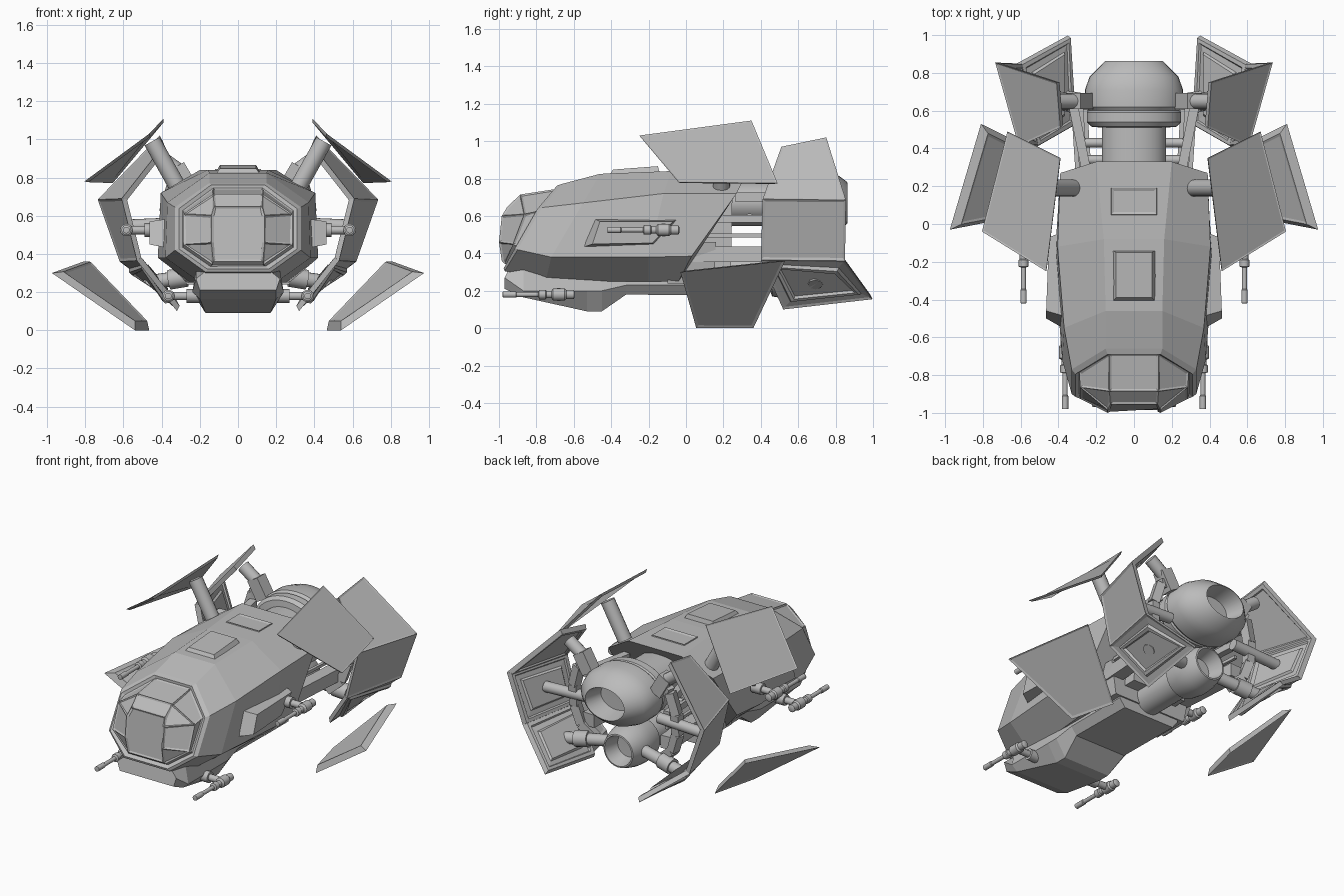
import bpy, bmesh, math
from mathutils import Vector, Matrix

if "Cube" in bpy.data.objects:
    bpy.data.objects.remove(bpy.data.objects["Cube"])

grey = bpy.data.materials.new("hull grey")
grey.diffuse_color = (0.5, 0.5, 0.5, 1)
grey.use_nodes = True
grey.node_tree.nodes["Principled BSDF"].inputs["Base Color"].default_value = grey.diffuse_color


def finish(bm, name, mirror=False, smooth=False):
    bmesh.ops.recalc_face_normals(bm, faces=bm.faces)
    me = bpy.data.meshes.new(name)
    bm.to_mesh(me)
    bm.free()
    me.materials.append(grey)
    ob = bpy.data.objects.new(name, me)
    bpy.context.collection.objects.link(ob)
    if mirror:
        ob.modifiers.new("mirror", 'MIRROR').use_mirror_merge = False
    if smooth:
        bpy.ops.object.select_all(action='DESELECT')
        ob.select_set(True)
        bpy.context.view_layer.objects.active = ob
        bpy.ops.object.shade_smooth_by_angle(angle=math.radians(32))
    return ob


def skin(bm, rings, cap0=True, cap1=True):
    vs = [[bm.verts.new(p) for p in r] for r in rings]
    n = len(vs[0])
    sides = []
    for a, b in zip(vs, vs[1:]):
        for i in range(n):
            j = (i + 1) % n
            sides.append(bm.faces.new((a[i], a[j], b[j], b[i])))
    caps = []
    if cap0:
        caps.append(bm.faces.new(vs[0][::-1]))
    if cap1:
        caps.append(bm.faces.new(vs[-1]))
    return sides, caps


def both(half):
    return list(half) + [(-x, y, z) for x, y, z in reversed(half)]


def loft(name, halves, **kw):
    bm = bmesh.new()
    skin(bm, [both(h) for h in halves], **kw)
    return finish(bm, name)


def lathe(name, prof, x, z, dy=0, sz=1.0, n=28, mirror=False):
    bm = bmesh.new()
    skin(bm, [[(x + r * math.cos(2 * math.pi * i / n), y + dy,
                z + sz * r * math.sin(2 * math.pi * i / n)) for i in range(n)] for y, r in prof])
    return finish(bm, name, mirror, True)


def tube(name, p, q, r, n=16, mirror=True):
    p, q = Vector(p), Vector(q)
    d = q - p
    bm = bmesh.new()
    m = Matrix.Translation((p + q) / 2) @ d.to_track_quat('Z', 'Y').to_matrix().to_4x4()
    if n == 4:
        m = m @ Matrix.Rotation(math.pi / 4, 4, 'Z')
    bmesh.ops.create_cone(bm, cap_ends=True, segments=n, radius1=r, radius2=r, depth=d.length, matrix=m)
    return finish(bm, name, mirror, n > 8)


def frustum(name, a, b, mirror=False, inset_b=0):
    bm = bmesh.new()
    _, caps = skin(bm, [a, b])
    bmesh.ops.recalc_face_normals(bm, faces=bm.faces)
    if inset_b:
        bmesh.ops.inset_region(bm, faces=[caps[1]], thickness=inset_b, depth=-0.006)
    return finish(bm, name, mirror)


def panel(name, corners, t=0.025, outer=(), inner=(), shrink=0.95):
    """Armour plate: outer quad, slightly smaller inner quad, stepped insets on each side."""
    c = [Vector(p) for p in corners]
    mid = sum(c, Vector()) / 4
    n = (c[2] - c[0]).cross(c[3] - c[1]).normalized()
    if n.dot(Vector((0, 0.3, 0.55)) - mid) < 0:
        n = -n
    bm = bmesh.new()
    _, caps = skin(bm, [c, [mid + (p - mid) * shrink + n * t for p in c]])
    bmesh.ops.recalc_face_normals(bm, faces=bm.faces)
    for f, steps in zip(caps, (outer, inner)):
        for thick, depth in steps:
            bmesh.ops.inset_region(bm, faces=[f], thickness=thick, depth=depth)
    return finish(bm, name, True)


# main hull: eight-sided sections, tilted nose opening
ring = [(.15, -.66, .772), (.33, -.77, .645), (.33, -.9, .42), (.17, -.97, .305)]
loft("hull", [
    ring,
    [(.15, -.46, .825), (.37, -.55, .67), (.38, -.72, .38), (.2, -.75, .252)],
    [(.16, -.08, .84), (.405, -.12, .72), (.42, -.2, .38), (.25, -.2, .25)],
    [(.2, .33, .84), (.39, .27, .72), (.4, .03, .385), (.27, -.04, .25)]])

# nose frame and faceted canopy with sunken window panes
rim = [(.14, -.69, .762), (.31, -.795, .637), (.31, -.915, .427), (.16, -.975, .32)]
sill = [(.13, -.69, .745), (.29, -.785, .627), (.29, -.9, .435), (.145, -.95, .335)]
loft("canopy_frame", [ring, rim, sill], cap0=False, cap1=False)
bm = bmesh.new()
sides, caps = skin(bm, [both(h) for h in [
    sill,
    [(.13, -.885, .715), (.285, -.865, .61), (.285, -.925, .45), (.135, -.97, .345)],
    [(.125, -.955, .65), (.14, -.985, .6), (.14, -1, .46), (.13, -.985, .36)]]], cap0=False)
bmesh.ops.recalc_face_normals(bm, faces=bm.faces)
panes = [f for f in sides if f.calc_area() > .006] + caps
bmesh.ops.inset_individual(bm, faces=panes, thickness=.014, depth=-.006)
finish(bm, "canopy")

# chin pod and keel
loft("chin_pod", [
    [(.17, -.95, .31), (.22, -.97, .27), (.2, -.97, .21)],
    [(.22, -.87, .31), (.24, -.87, .2), (.2, -.87, .165)],
    [(.22, -.53, .31), (.24, -.53, .2), (.17, -.53, .09)],
    [(.22, -.45, .31), (.24, -.45, .2), (.17, -.45, .09)],
    [(.22, -.32, .31), (.23, -.32, .23), (.19, -.32, .18)],
    [(.22, .14, .31), (.23, .14, .23), (.19, .14, .175)]])


def rect(hx, y0, y1, z0, z1=None):
    z1 = z0 if z1 is None else z1
    return [(-hx, y0, z0), (hx, y0, z0), (hx, y1, z1), (-hx, y1, z1)]


frustum("rear_block", rect(.27, -.1, .15, .24), rect(.31, -.1, .16, .46))
frustum("rear_bulkhead", rect(.2, .0, .24, .32), rect(.2, .0, .25, .8))
frustum("roof_hatch", rect(.135, -.43, -.13, .79), rect(.095, -.39, -.15, .848, .866))
frustum("roof_vent", rect(.125, .045, .195, .83), rect(.12, .05, .19, .846), inset_b=.02)

# side fairings
frustum("side_fairing",
        [(.36, -.56, .43), (.36, -.49, .585), (.36, -.035, .585), (.36, -.17, .44)],
        [(.465, -.5, .45), (.465, -.46, .57), (.45, -.07, .57), (.45, -.18, .455)], True)

# engines: wide upper one, small lower one
lathe("upper_engine", [(.2, .17), (.51, .17), (.515, .225), (.54, .25), (.59, .25), (.6, .24),
                       (.62, .26), (.71, .26), (.78, .235), (.86, .155), (.864, .145),
                       (.74, .115), (.738, .01)], 0, .67, sz=.73, n=36)
lathe("lower_engine", [(.1, .1), (.45, .1), (.46, .13), (.55, .145), (.62, .14), (.68, .125),
                       (.72, .11), (.722, .1), (.62, .075), (.618, .01)], 0, .3)

# guns with swivel mounts
gun = [(-.42, .012), (-.419, .017), (-.35, .017), (-.345, .013), (-.23, .013), (-.225, .026),
       (-.19, .026), (-.185, .02), (-.16, .02), (-.15, .033), (-.09, .033), (-.08, .025), (-.04, .025), (-.035, .015)]
for nm, x, z, dy, root in (("side", .585, .525, 0, .42), ("chin", .365, .18, -.56, .2)):
    lathe(nm + "_gun", gun, x, z, dy, n=14, mirror=True)
    tube(nm + "_gun_mount", (root, -.12 + dy, z), (x, -.12 + dy, z), .022, 12)
    tube(nm + "_gun_collar", (root, -.12 + dy, z), (root + .07, -.12 + dy, z), .036, 12)

# front armour plates
panel("front_upper_plate", [(.39, .35, 1.11), (.465, -.25, 1.03), (.805, -.04, .78), (.67, .49, .775)],
      .015, outer=[(.012, -.003)])
panel("front_lower_plate", [(.975, -.03, .30), (.81, .53, .36), (.465, .36, 0), (.54, .055, 0)],
      .035, outer=[(.02, -.006)], inner=[(.02, -.004)], shrink=.86)
tube("upper_plate_strut", (.31, .19, .74), (.45, .19, .99), .045)

# rear armour: three plates folding around each side
U1, U2 = (.39, .51, .97), (.41, .75, 1.02)
M1, M2 = (.61, .41, .69), (.735, .855, .685)
L1, L2 = (.53, .4, .365), (.62, .85, .36)
B1, B2 = (.32, .52, .1), (.35, .998, .155)
step = [(.03, .0), (.01, -.01), (.045, 0), (.015, .012)]
panel("rear_upper_plate", [U1, U2, M2, M1], .03, outer=[(.015, -.004)], inner=[(.03, 0), (.01, -.01)])
panel("rear_middle_plate", [M1, M2, L2, L1], .03, outer=[(.02, -.006)], inner=step)
panel("rear_lower_plate", [L1, L2, B2, B1], .03,
      outer=[(.02, -.005), (.05, 0), (.015, .015), (.025, 0), (.01, -.015)], inner=step)
mid = (Vector(L1) + Vector(L2) + Vector(B1) + Vector(B2)) / 4
out = Vector((.62, 0, -.78))
tube("lower_plate_port", mid - out * .01, mid + out * .016, .04, 8)

# rear frame: rails, cross bars, curved arm and plate struts
for nm, z, r in (("upper", .585, .03), ("middle", .495, .014), ("lower", .395, .06)):
    tube(nm + "_rail", (.25, .0, z), (.29, .62, z), r, 4)
for nm, y in (("front", .34), ("rear", .43)):
    tube(nm + "_cross_bar", (-.28, y, .59), (.28, y, .59), .024, 12, False)
arm = [(.25, .64, .80), (.34, .65, .76), (.38, .64, .62), (.38, .63, .48), (.34, .62, .36), (.25, .6, .28)]
for i in range(5):
    tube("frame_arm_%d" % (i + 1), arm[i], arm[i + 1], .04, 4)
tube("diagonal_rail", (.25, .27, .7), (.32, .62, .7), .035, 4)
tube("upper_strut_block", (.25, .65, .74), (.32, .65, .86), .06, 4)
tube("upper_strut", (.29, .65, .82), (.415, .65, .91), .04)
tube("middle_strut", (.25, .64, .56), (.595, .64, .545), .035)
tube("lower_strut", (.12, .62, .3), (.44, .67, .255), .038)
tube("lower_strut_collar", (.27, .64, .28), (.36, .655, .265), .052)
